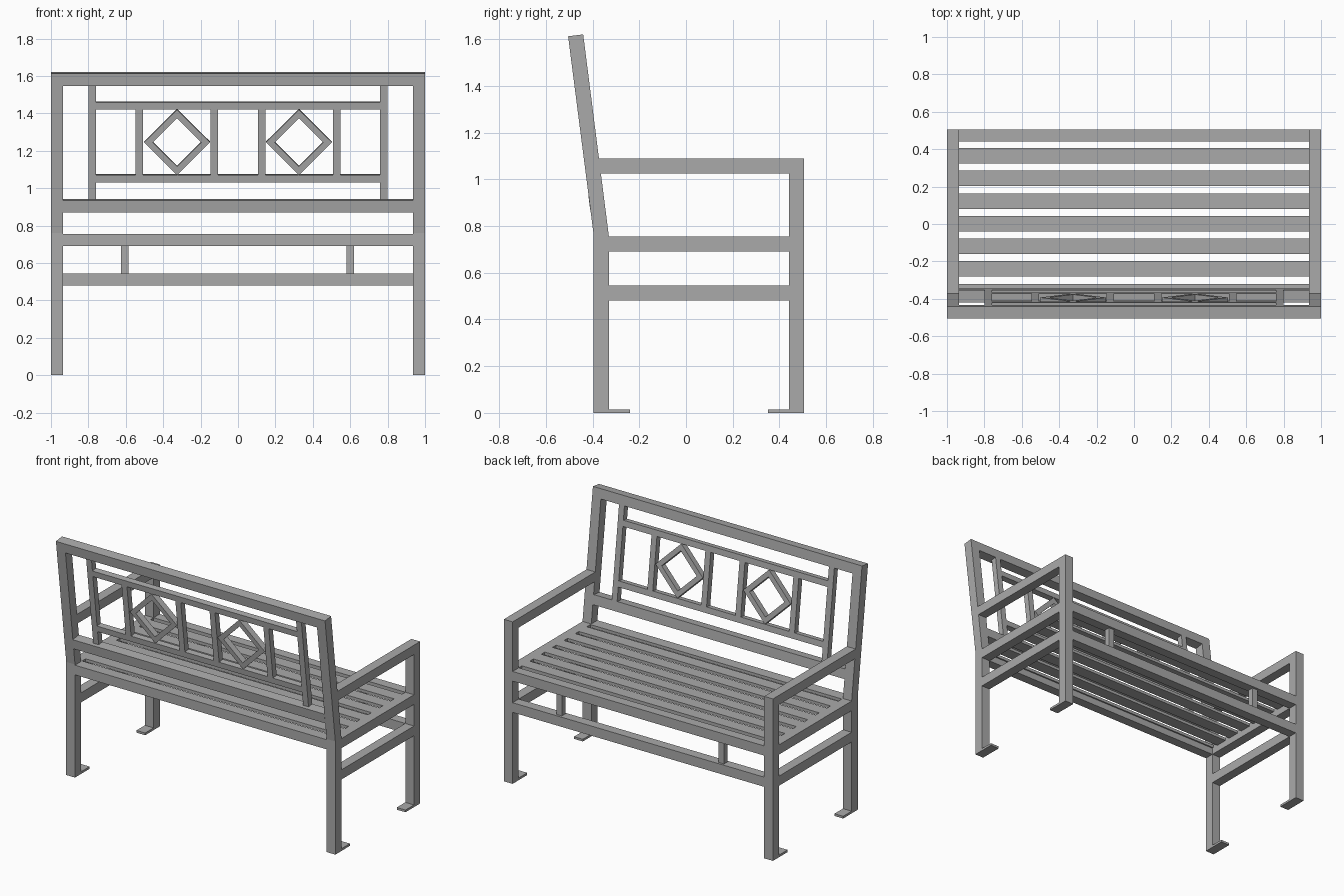
import bpy
import bmesh
from math import sin, cos, radians
from mathutils import Matrix, Vector

old = bpy.data.objects.get("Cube")
if old:
    bpy.data.objects.remove(old, do_unlink=True)

metal = bpy.data.materials.new("grey metal")
metal.use_nodes = True
grey = (0.4, 0.4, 0.4, 1)
metal.diffuse_color = grey
metal.node_tree.nodes["Principled BSDF"].inputs["Base Color"].default_value = grey

T = 0.065        # main tube thickness
S = 0.04         # lattice bar thickness
IN = 1 - T       # inner face of the side frames
SEAT = 0.755     # seat height
BACK, FRONT = -0.395, 0.505
TILT = radians(7.25)
LEAN = Matrix.Translation((0, BACK + T, SEAT)) @ Matrix.Rotation(TILT, 4, 'X')


def finish(name, bm, matrix=None):
    bmesh.ops.recalc_face_normals(bm, faces=bm.faces)
    mesh = bpy.data.meshes.new(name)
    bm.to_mesh(mesh)
    bm.free()
    mesh.materials.append(metal)
    ob = bpy.data.objects.new(name, mesh)
    bpy.context.collection.objects.link(ob)
    if matrix:
        ob.matrix_world = matrix
    return ob


def bar(name, x, y, z, matrix=None):
    """Box from three (low, high) ranges."""
    bm = bmesh.new()
    bmesh.ops.create_cube(bm, size=1)
    for v in bm.verts:
        v.co = [r[0] if c < 0 else r[1] for c, r in zip(v.co, (x, y, z))]
    return finish(name, bm, matrix)


def extrude_profile(name, points, x):
    """Side profile of (y, z) points extruded along x."""
    bm = bmesh.new()
    face = bm.faces.new([bm.verts.new((x[0], *p)) for p in points])
    ext = bmesh.ops.extrude_face_region(bm, geom=[face])["geom"]
    moved = [g for g in ext if isinstance(g, bmesh.types.BMVert)]
    bmesh.ops.translate(bm, vec=(x[1] - x[0], 0, 0), verts=moved)
    return finish(name, bm)


def diamond(name, cx, cz, outer, inner, depth):
    """Square ring standing on its corner."""
    bm = bmesh.new()
    rings = []
    for r in (outer, inner):
        for y in (0, -depth):
            rings.append([bm.verts.new((cx + r * dx, y, cz + r * dz))
                          for dx, dz in ((1, 0), (0, 1), (-1, 0), (0, -1))])
    of, ob, nf, nb = rings
    for a, b in ((of, ob), (ob, nb), (nb, nf), (nf, of)):
        for i in range(4):
            j = (i + 1) % 4
            bm.faces.new((a[i], a[j], b[j], b[i]))
    return finish(name, bm, LEAN)


# Heights measured along the leaning back
top = 0.872
rail_under = top - T
low_rail = (0.125, 0.19)
low_bar = (0.283, 0.323)
high_bar = (0.675, 0.715)


def on_back(depth, h):
    p = LEAN @ Vector((0, -depth, h))
    return (p.y, p.z)


# Side frames
for side, x in (("right", (-1, -IN)), ("left", (IN, 1))):
    extrude_profile(side + "_rear_post",
                    [(BACK, 0), (BACK + T, 0), (BACK + T, SEAT),
                     on_back(0, rail_under), on_back(T, rail_under),
                     (BACK, SEAT + 0.005)], x)
    bar(side + "_front_post", x, (FRONT - T, FRONT), (0, 1.088))
    arm_low, arm_high = 1.025, 1.088
    extrude_profile(side + "_armrest",
                    [(FRONT - T, arm_low), (FRONT - T, arm_high),
                     on_back(0, (arm_high - SEAT) / cos(TILT)),
                     on_back(0, (arm_low - SEAT) / cos(TILT))], x)
    for name, z in (("_seat_rail", (0.69, SEAT)), ("_lower_rail", (0.48, 0.545))):
        bar(side + name, x, (BACK + T, FRONT - T), z)
    # Foot plates
    bar(side + "_rear_foot", x, (BACK, -0.24), (0, 0.015))
    bar(side + "_front_foot", x, (0.35, FRONT), (0, 0.015))

# Long rails under the seat
span = (-IN, IN)
bar("front_seat_rail", span, (FRONT - T, FRONT), (0.69, SEAT))
bar("rear_seat_rail", span, (BACK, BACK + T), (0.69, SEAT))
bar("front_lower_rail", span, (FRONT - T, FRONT), (0.48, 0.545))
for side, cx in (("right", -0.605), ("left", 0.6)):
    bar(side + "_rail_spacer", (cx - S / 2, cx + S / 2), (0.45, 0.49), (0.545, 0.69))

# Seat slats, the last one tucked against the rear rail
for i in range(7):
    cy = 0.363 - 0.121 * i
    bar("seat_slat", span, (max(cy - S, BACK + T), cy + 0.043), (SEAT - 0.02, SEAT))

# Backrest rails and lattice
bar("back_top_rail", (-1, 1), (-T, 0), (rail_under, top), LEAN)
bar("back_low_rail", span, (-T, 0), low_rail, LEAN)
for name, h in (("lattice_low_bar", low_bar), ("lattice_high_bar", high_bar)):
    bar(name, (-0.76, 0.76), (-S, 0), h, LEAN)
for s in (-1, 1):
    bar("lattice_outer_upright", (s * 0.78 - S / 2, s * 0.78 + S / 2), (-S, 0),
        (low_rail[1], rail_under), LEAN)
    for cx in (0.127, 0.527):
        bar("lattice_upright", (s * cx - S / 2, s * cx + S / 2), (-S, 0),
            (low_bar[1], high_bar[0]), LEAN)
    diamond("lattice_diamond", s * 0.326, 0.499, 0.176, 0.13, S)
